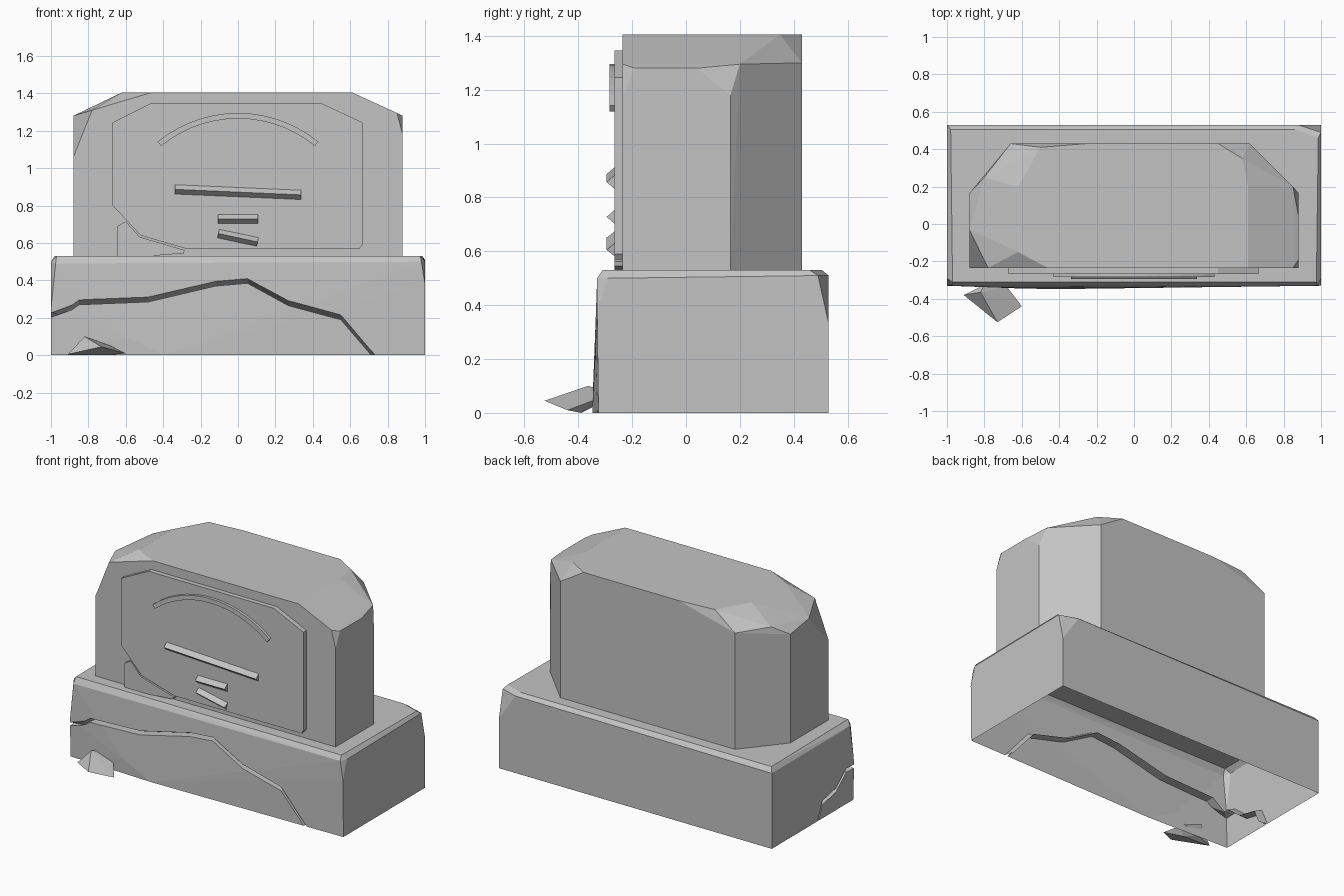
import bpy, bmesh, math
from mathutils import Vector, Matrix

old = bpy.data.objects.get("Cube")
if old:
    bpy.data.objects.remove(old, do_unlink=True)

stone = bpy.data.materials.new("grey_stone")
stone.use_nodes = True
GREY = (0.55, 0.55, 0.55, 1)
stone.diffuse_color = GREY
for node in stone.node_tree.nodes:
    if node.type == 'BSDF_PRINCIPLED':
        node.inputs["Base Color"].default_value = GREY
        node.inputs["Roughness"].default_value = 0.9


def finish(bm, name):
    """Turn a bmesh into a flat shaded stone object."""
    bmesh.ops.recalc_face_normals(bm, faces=bm.faces)
    mesh = bpy.data.meshes.new(name)
    bm.to_mesh(mesh)
    bm.free()
    mesh.materials.append(stone)
    obj = bpy.data.objects.new(name, mesh)
    bpy.context.collection.objects.link(obj)
    return obj


def hull(name, points):
    """Chiselled block wrapped around its corner points."""
    bm = bmesh.new()
    for p in points:
        bm.verts.new(p)
    result = bmesh.ops.convex_hull(bm, input=bm.verts)
    inner = [v for v in result["geom_interior"] if isinstance(v, bmesh.types.BMVert)]
    bmesh.ops.delete(bm, geom=inner, context='VERTS')
    bmesh.ops.dissolve_limit(bm, angle_limit=math.radians(0.5),
                             verts=bm.verts, edges=bm.edges)
    return finish(bm, name)


def slab(name, outline, back, front):
    """Outline in x and z, given thickness along y."""
    bm = bmesh.new()
    face = bm.faces.new([bm.verts.new((x, back, z)) for x, z in outline])
    new = bmesh.ops.extrude_face_region(bm, geom=[face])["geom"]
    moved = [v for v in new if isinstance(v, bmesh.types.BMVert)]
    bmesh.ops.translate(bm, verts=moved, vec=(0, front - back, 0))
    return finish(bm, name)


def remove_bottom(obj, level):
    """Open the underside of a block."""
    bm = bmesh.new()
    bm.from_mesh(obj.data)
    bm.normal_update()
    low = [f for f in bm.faces
           if f.normal.z < -0.9 and f.calc_center_median().z < level + 0.005]
    bmesh.ops.delete(bm, geom=low, context='FACES')
    bm.to_mesh(obj.data)
    bm.free()


# Plinth with worn corners and a slightly bulging front
plinth = hull("plinth", [
    (1, 0.53, 0), (-1, 0.53, 0), (1, -0.325, 0), (-1, -0.325, 0),
    (-0.4, -0.348, 0), (-0.6, -0.345, 0.1),
    # back edge and corner chip
    (-1, 0.53, 0.5), (-0.98, 0.505, 0.53), (0.86, 0.505, 0.53), (0.88, 0.53, 0.51),
    (1, 0.53, 0.33), (1, 0.49, 0.51), (0.985, 0.46, 0.53),
    # front edge and corner chips
    (1, -0.33, 0.38), (0.98, -0.33, 0.5), (1, -0.29, 0.5), (0.975, -0.31, 0.53),
    (-1, -0.33, 0.25), (-0.975, -0.33, 0.49), (-1, -0.29, 0.5), (-0.97, -0.31, 0.53),
])

# Crack: a wedge swept along the front and round the right corner
front_path = [(0.76, -0.05), (0.7, 0.015), (0.55, 0.19), (0.27, 0.265), (0.05, 0.385),
              (-0.12, 0.37), (-0.48, 0.285), (-0.85, 0.27)]
side_path = [(-0.25, 0.21), (-0.14, 0.12), (0, 0.09), (0.04, 0), (0.06, -0.05)]
path = [(Vector((x, -0.335, z)), Vector((0, -1, 0))) for x, z in front_path]
path.append((Vector((-1, -0.335, 0.205)), Vector((-1, -1, 0))))
path += [(Vector((-1, y, z)), Vector((-1, 0, 0))) for y, z in side_path]
bm = bmesh.new()
rings = []
for p, n in path:
    out = p + n * 0.04
    rings.append([bm.verts.new(out), bm.verts.new(out + Vector((0, 0, 0.042))),
                  bm.verts.new(p - n * 0.06)])
for a, b in zip(rings, rings[1:]):
    for i in range(3):
        j = (i + 1) % 3
        bm.faces.new((a[i], a[j], b[j], b[i]))
bm.faces.new(rings[0])
bm.faces.new(rings[-1])
bmesh.ops.triangulate(bm, faces=bm.faces)
cutter = finish(bm, "crack_cutter")
cutter.hide_render = True
mod = plinth.modifiers.new("crack", 'BOOLEAN')
mod.operation = 'DIFFERENCE'
mod.solver = 'EXACT'
mod.object = cutter
bpy.context.view_layer.objects.active = plinth
bpy.ops.object.modifier_apply(modifier=mod.name)
bpy.data.objects.remove(cutter, do_unlink=True)
remove_bottom(plinth, 0)

# Headstone with chamfered back corners and chipped top corners
FRONT, BACK, FOOT, TOP = -0.235, 0.43, 0.53, 1.405
headstone = hull("headstone", [
    (-0.88, FRONT, FOOT), (0.88, FRONT, FOOT), (0.88, 0.165, FOOT),
    (0.62, BACK, FOOT), (-0.66, BACK, FOOT), (-0.88, 0.165, FOOT),
    # left shoulder
    (0.88, FRONT, 1.18), (0.85, FRONT, 1.295), (0.88, -0.19, 1.28), (0.88, 0.04, 1.28),
    (0.88, 0.165, 1.18), (0.85, 0.2, 1.295), (0.62, BACK, 1.3),
    (0.61, FRONT, TOP), (0.61, 0.2, TOP), (0.58, 0.35, TOP), (0.45, BACK, TOP),
    # right shoulder
    (-0.88, FRONT, 1.06), (-0.78, FRONT, 1.31), (-0.88, -0.03, 1.28),
    (-0.88, 0.165, 1.25), (-0.8, 0.25, 1.31), (-0.66, BACK, 1.3),
    (-0.46, FRONT, TOP), (-0.62, -0.15, TOP), (-0.62, 0.2, TOP),
    (-0.5, 0.41, TOP), (-0.25, BACK, TOP),
])
remove_bottom(headstone, FOOT)

# Raised plaque with its broken corner piece
slab("plaque", [(-0.67, 0.8), (-0.67, 1.245), (-0.47, 1.345), (0.45, 1.345),
                (0.665, 1.245), (0.665, 0.59), (0.65, 0.57), (-0.28, 0.57),
                (-0.52, 0.64)], FRONT + 0.01, -0.266)
slab("plaque_fragment", [(-0.645, 0.53), (-0.645, 0.69), (-0.6, 0.715), (-0.525, 0.632),
                         (-0.285, 0.562), (-0.29, 0.545), (-0.47, 0.53)],
     FRONT + 0.01, -0.266)

# Curved band near the top of the plaque
STEPS, SPREAD = 14, math.radians(39.3)
angles = [SPREAD * (2 * i / STEPS - 1) for i in range(STEPS + 1)]


def arc(radius):
    return [(radius * math.sin(a), 0.617 + radius * math.cos(a)) for a in angles]


slab("arched_band", arc(0.678) + arc(0.648)[::-1], -0.26, -0.284)


# Wedge shaped bars below the band
def bar(name, x, z, length, height, tilt):
    bm = bmesh.new()
    ends = []
    for sx in (-length / 2, length / 2):
        ends.append([bm.verts.new((sx, 0, height / 2)),
                     bm.verts.new((sx, -0.031, 0)),
                     bm.verts.new((sx, 0, -height / 2))])
    for i in range(3):
        j = (i + 1) % 3
        bm.faces.new((ends[0][i], ends[0][j], ends[1][j], ends[1][i]))
    for end in ends:
        bm.faces.new(end)
    bm.transform(Matrix.Translation((x, -0.264, z))
                 @ Matrix.Rotation(math.radians(tilt), 4, 'Y'))
    return finish(bm, name)


bar("long_bar", 0, 0.872, 0.675, 0.053, 2.5)
bar("upper_short_bar", 0, 0.728, 0.215, 0.053, 0)
bar("lower_short_bar", 0, 0.628, 0.215, 0.05, 12)

# Fallen chunk on the ground
hull("fallen_chunk", [
    (-0.91, -0.38, 0.005), (-0.82, -0.365, 0.1), (-0.73, -0.525, 0.045),
    (-0.6, -0.44, 0.01), (-0.68, -0.335, 0.05), (-0.8, -0.325, 0.09),
    (-0.8, -0.35, 0.02), (-0.7, -0.39, 0),
])
